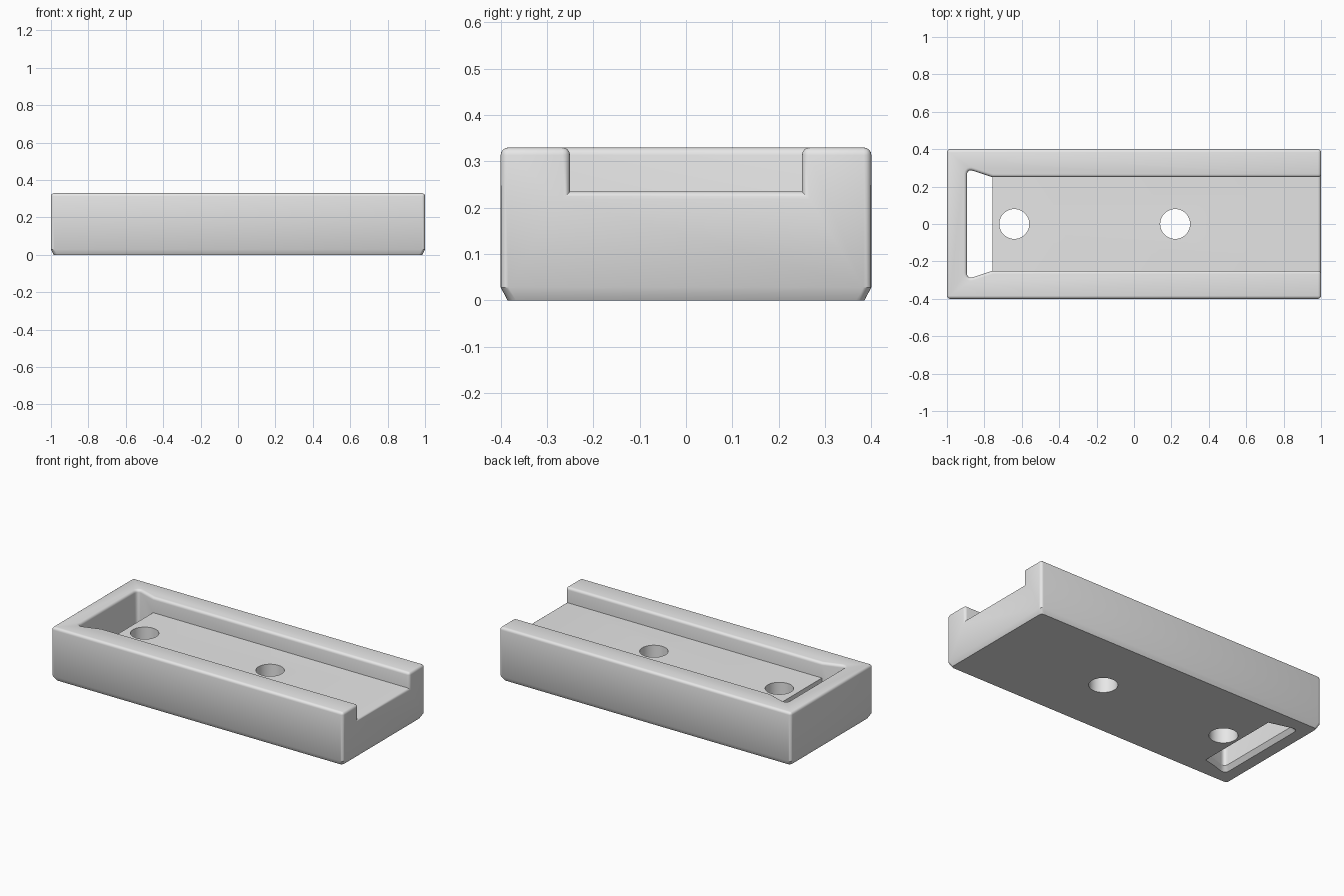
import bpy, bmesh, math
from mathutils import Vector

cube = bpy.data.objects.get("Cube")
if cube:
    bpy.data.objects.remove(cube)

L, W, H = 1.0, 0.4, 0.33      # half length, half width, height
FLOOR, CHAMFER = 0.235, 0.027

grey = bpy.data.materials.new("plain grey")
grey.use_nodes = True
grey.diffuse_color = (0.8, 0.8, 0.8, 1)
grey.node_tree.nodes["Principled BSDF"].inputs["Base Color"].default_value = (0.8, 0.8, 0.8, 1)


def loft(name, levels):
    """Closed solid through stacked outlines, given as (z, points)."""
    bm = bmesh.new()
    rings = [[bm.verts.new((x, y, z)) for x, y in pts] for z, pts in levels]
    n = len(rings[0])
    for low, high in zip(rings, rings[1:]):
        for i in range(n):
            j = (i + 1) % n
            bm.faces.new((low[i], low[j], high[j], high[i]))
    bm.faces.new(rings[0][::-1])
    bm.faces.new(rings[-1])
    bmesh.ops.recalc_face_normals(bm, faces=bm.faces)
    mesh = bpy.data.meshes.new(name)
    bm.to_mesh(mesh)
    bm.free()
    mesh.materials.append(grey)
    obj = bpy.data.objects.new(name, mesh)
    bpy.context.collection.objects.link(obj)
    return obj


def rect(x0, x1, y):
    return [(x0, -y), (x1, -y), (x1, y), (x0, y)]


def fillet(a, b, c, r, steps=6):
    """Rounded corner at b, between the directions to a and c."""
    a, b, c = Vector(a), Vector(b), Vector(c)
    p, q = b + (a - b).normalized() * r, b + (c - b).normalized() * r
    ts = [i / steps for i in range(steps + 1)]
    return [tuple(p * (1 - t) ** 2 + b * 2 * t * (1 - t) + q * t * t) for t in ts]


def cut(target, cutters):
    """Subtract the cutters and bake the result into the target."""
    for c in cutters:
        mod = target.modifiers.new("cut", 'BOOLEAN')
        mod.operation, mod.solver, mod.object = 'DIFFERENCE', 'EXACT', c
    bpy.context.view_layer.update()
    baked = bpy.data.meshes.new_from_object(
        target.evaluated_get(bpy.context.evaluated_depsgraph_get()))
    target.modifiers.clear()
    target.data = baked
    for c in cutters:
        bpy.data.objects.remove(c)


# Block with a chamfered foot
body = loft("channel_block", [
    (0, rect(-L + 0.015, L - 0.015, W - 0.015)),
    (CHAMFER, rect(-L, L, W)),
    (H, rect(-L, L, W))])

# Open channel and flared end slot, widened at the underside
neck, back, flare = -0.757, -0.893, 0.295
upper = fillet((neck, 0.25), (back, flare), (back, 0), 0.035)
half = [(neck, 0.25)] + upper
slot = half + [(x, -y) for x, y in reversed(half)]
mid = (neck + back) / 2


def widened(e):
    sx, sy = 1 + e / (neck - mid), 1 + e / flare
    return [(mid + (x - mid) * sx, y * sy) for x, y in slot]


cut(body, [
    loft("slot_cutter", [(-CHAMFER, widened(0.04)), (CHAMFER, slot), (0.5, slot)]),
    loft("channel_cutter", [(FLOOR, rect(-0.8, 1.2, 0.25)), (0.5, rect(-0.8, 1.2, 0.25))])])

# Round the rim, the upright corners and the open end of the channel
bm = bmesh.new()
bm.from_mesh(body.data)
bmesh.ops.remove_doubles(bm, verts=bm.verts, dist=0.0005)
bmesh.ops.dissolve_limit(bm, angle_limit=0.01, verts=bm.verts, edges=bm.edges)


def rounded(e):
    if len(e.link_faces) != 2 or not e.is_convex or e.calc_face_angle() < 0.5:
        return False
    a, b = (v.co for v in e.verts)
    rim = min(a.z, b.z) > H - 0.01
    end = min(abs(a.x), abs(b.x)) > 0.95
    upright = abs(a.z - b.z) > 0.01
    return rim or (end and (upright or min(a.z, b.z) > 0.2))


bmesh.ops.bevel(bm, geom=[e for e in bm.edges if rounded(e)], offset=0.017,
                offset_type='OFFSET', segments=4, profile=0.5,
                affect='EDGES', clamp_overlap=True)
bm.to_mesh(body.data)
bm.free()

# Two screw holes through the floor
circle = [(0.08 * math.cos(math.tau * i / 48), 0.08 * math.sin(math.tau * i / 48))
          for i in range(48)]
holes = []
for hx in (-0.64, 0.22):
    ring = [(hx + x, y) for x, y in circle]
    holes.append(loft("hole_cutter", [(-0.1, ring), (0.5, ring)]))
cut(body, holes)

bpy.ops.object.select_all(action='DESELECT')
body.select_set(True)
bpy.context.view_layer.objects.active = body
bpy.ops.object.shade_smooth_by_angle(angle=math.radians(30))
